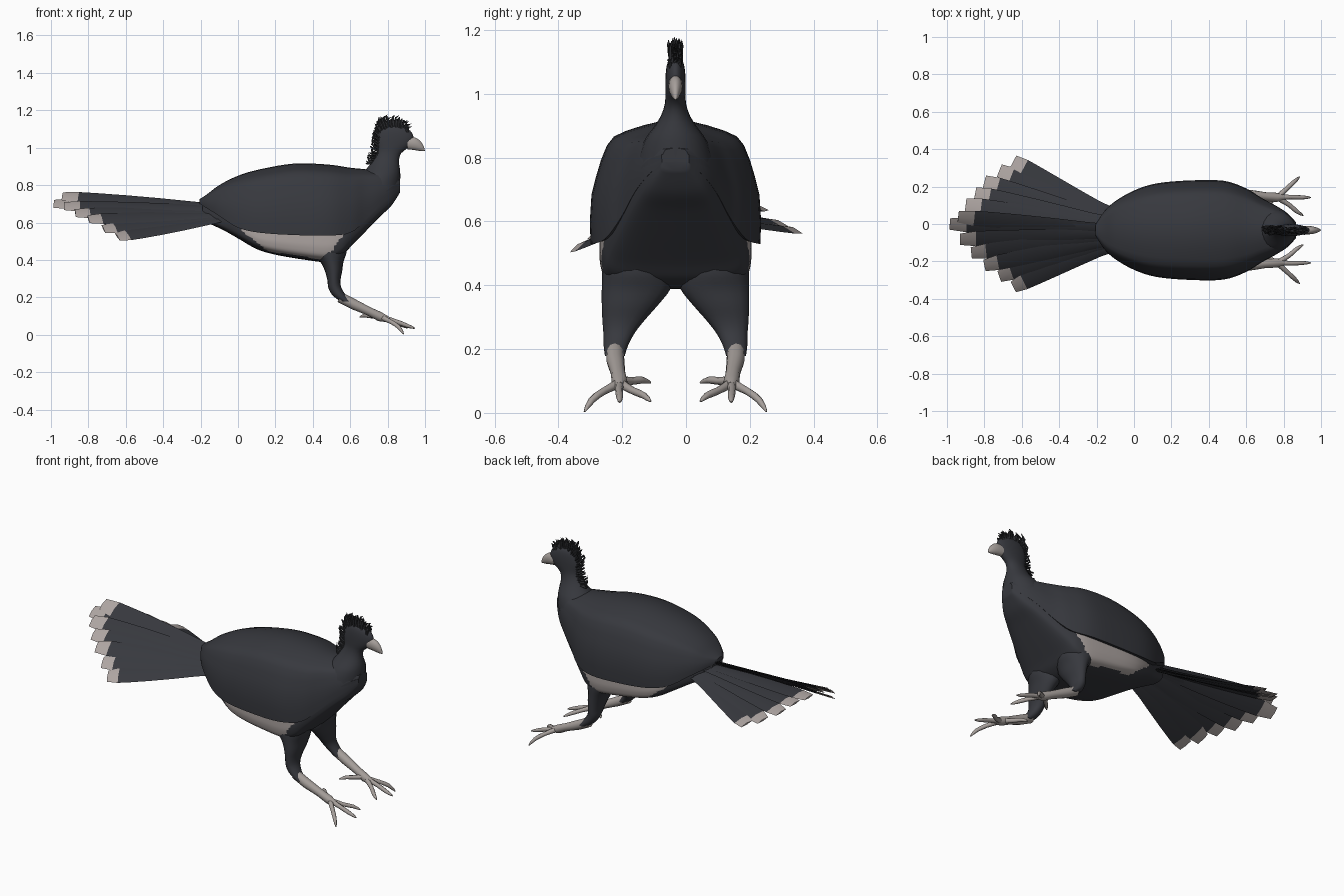
import bpy, bmesh, math, random
from mathutils import Vector

if "Cube" in bpy.data.objects:
    bpy.data.objects.remove(bpy.data.objects["Cube"])

random.seed(4)
C = -0.033  # y of the bird's mirror plane


def material(name, rgb):
    m = bpy.data.materials.new(name)
    m.diffuse_color = (*rgb, 1)
    m.use_nodes = True
    m.node_tree.nodes["Principled BSDF"].inputs["Base Color"].default_value = m.diffuse_color
    return m


DARK = material("dark_plumage", (0.038, 0.040, 0.048))
CREST = material("crest_black", (0.026, 0.027, 0.031))
PALE = material("pale_feathers", (0.42, 0.375, 0.36))
HORN = material("horn_grey", (0.38, 0.345, 0.325))


def build(name, lofts, mats, rule=None, angle=40):
    """Skin each loft (a list of rings) into one object; rule(i, centre) picks the material."""
    bm = bmesh.new()
    for rings in lofts:
        vs = [[bm.verts.new(p) for p in r] for r in rings]
        n = len(vs[0])
        for i in range(len(vs) - 1):
            for j in range(n):
                k = (j + 1) % n
                f = bm.faces.new((vs[i][j], vs[i][k], vs[i + 1][k], vs[i + 1][j]))
                if rule:
                    f.material_index = rule(i, f.calc_center_median())
        bm.faces.new(vs[0][::-1])
        cap = bm.faces.new(vs[-1])
        if rule:
            cap.material_index = rule(len(vs) - 2, cap.calc_center_median())
    bmesh.ops.recalc_face_normals(bm, faces=bm.faces)
    me = bpy.data.meshes.new(name)
    bm.to_mesh(me)
    bm.free()
    for m in mats:
        me.materials.append(m)
    for p in me.polygons:
        p.use_smooth = True
    me.set_sharp_from_angle(angle=math.radians(angle))
    ob = bpy.data.objects.new(name, me)
    bpy.context.collection.objects.link(ob)
    return ob


def dense(rows, k):
    """Catmull-Rom interpolation of table rows, k steps per span."""
    out = []
    for i in range(len(rows) - 1):
        a, b, c, d = (rows[max(0, min(len(rows) - 1, i + o))] for o in (-1, 0, 1, 2))
        for s in range(k):
            t = s / k
            out.append([0.5 * (2 * q + (r - p) * t + (2 * p - 5 * q + 4 * r - w) * t * t
                               + (3 * q - p - 3 * r + w) * t ** 3)
                        for p, q, r, w in zip(a, b, c, d)])
    return out + [list(rows[-1])]


def oval(centre, u, v, n=16):
    return [centre + u * math.cos(2 * math.pi * j / n) + v * math.sin(2 * math.pi * j / n)
            for j in range(n)]


def tube(path, radii, n=8, flat=1.0):
    pts = [Vector(p) for p in path]
    rings = []
    for i, p in enumerate(pts):
        d = (pts[min(i + 1, len(pts) - 1)] - pts[max(i - 1, 0)]).normalized()
        u = d.cross(Vector((0, 0, 1)) if abs(d.z) < 0.9 else Vector((0, 1, 0))).normalized()
        rings.append(oval(p, u * radii[i], d.cross(u) * radii[i] * flat, n))
    return rings


def section(x, half):
    """Closed ring in the yz plane from a half profile that starts on the mirror plane."""
    left = [Vector((x, C - y, z)) for y, z in half[::-1] if y > 1e-6]
    return [Vector((x, C + y, z)) for y, z in half] + left


# Back and folded wings: x, top, lower wing edge, half width
UPPER = [(-.205, .725, .70, .03), (-.16, .755, .672, .10), (-.1, .80, .635, .155), (0, .85, .572, .212),
         (.12, .885, .545, .25), (.3, .915, .533, .266), (.48, .91, .53, .264), (.6, .893, .545, .223),
         (.68, .885, .61, .174), (.76, .875, .69, .13), (.82, .86, .74, .091), (.866, .83, .785, .043)]
WING = [(0, 1), (.2, .99), (.38, .96), (.58, .915), (.72, .87), (.80, .80), (.87, .68), (.93, .54),
        (.98, .4), (1, .18), (.99, 0), (.85, .03)]
build("back_and_wings",
      [[section(x, [(a * w, e + b * (t - e)) for a, b in WING] + [(0, e + .05 * (t - e))])
        for x, t, e, w in dense(UPPER, 4)]], [DARK])

# Breast, belly and rump: x, top, bottom, half width
LOWER = [(-.19, .70, .61, .05), (-.08, .66, .56, .115), (0, .62, .515, .17), (.1, .58, .458, .213),
         (.2, .57, .428, .232), (.35, .565, .402, .238), (.48, .565, .388, .237), (.55, .575, .415, .228),
         (.6, .61, .468, .210), (.68, .68, .55, .170), (.76, .74, .632, .128), (.82, .79, .69, .09),
         (.866, .81, .76, .043)]
BELLY = dense([(1, 0), (1, .3), (.985, .6), (.9, .85), (.6, .97), (0, 1)], 4)


def flank(i, c):
    low = max(.57 - .77 * c.x, .47 - .15 * c.x)
    return 1 if .02 < c.x < .56 - .7 * (.53 - c.z) and low < c.z < .563 else 0


build("breast_and_belly",
      [[section(x, [(0, t)] + [(a * w, t + b * (m - t)) for a, b in BELLY])
        for x, t, m, w in dense(LOWER, 5)]], [DARK, PALE], flank)

# Neck and head: z, x centre, x radius, y radius
NECK = [(.78, .715, .15, .125), (.85, .76, .108, .10), (.89, .777, .088, .072), (.93, .79, .07, .046),
        (.97, .807, .065, .033), (1.0, .826, .084, .032), (1.03, .836, .099, .032), (1.06, .84, .098, .031),
        (1.09, .837, .085, .027), (1.11, .83, .06, .019), (1.12, .83, .02, .007)]
build("neck_and_head",
      [[oval(Vector((x, C, z)), Vector((rx, 0, 0)), Vector((0, ry, 0)), 20)
        for z, x, rx, ry in dense(NECK, 2)]], [DARK], angle=60)

# Beak with a hooked tip: x, z centre, z radius, y radius
BEAK = [(.905, 1.025, .034, .022), (.94, 1.022, .035, .022), (.965, 1.014, .031, .018),
        (.985, 1.002, .021, .011), (.996, .99, .009, .005), (.999, .983, .002, .001)]
build("beak", [[oval(Vector((x, C, z)), Vector((0, ry, 0)), Vector((0, 0, rz)), 14)
                for x, z, rz, ry in dense(BEAK, 2)]], [HORN], angle=60)

# Curly crest running from the forehead down the nape
RIDGE = dense([(.905, 1.085, .045), (.87, 1.105, .058), (.82, 1.115, .057), (.775, 1.10, .065),
               (.75, 1.06, .05), (.745, 1.0, .045), (.735, .95, .045), (.72, .915, .04)], 4)
plumes = []
for x, z, size in RIDGE:
    out = (Vector((x, 0, z)) - Vector((.85, 0, .98))).normalized()
    out = (out + Vector((0, 0, .45))).normalized()
    side = Vector((out.z, 0, -out.x))  # towards the beak
    for y in (-.012, 0, .012):
        base = Vector((x, C + y + random.uniform(-.005, .005), z)) - out * .01
        ln = size * random.uniform(.75, 1.15)
        curl = random.uniform(-.1, .4) * ln
        lean = Vector((0, random.uniform(-.008, .008), 0))
        plumes.append(tube([base, base + out * ln * .5 - side * curl * .3 + lean * .5,
                            base + out * ln * .9 + lean, base + out * ln * 1.08 + side * curl + lean],
                           [.007, .009, .007, .001], 5, .7))
build("crest", plumes, [CREST])

# Tail fan: feather tip positions; the right half is tilted more steeply
TIPS = [(-.645, .335, .575), (-.72, .285, .595), (-.80, .225, .645), (-.85, .16, .685), (-.90, .10, .715),
        (-.94, .04, .738), (-.985, .0, .70), (-.93, -.08, .685), (-.87, -.155, .65),
        (-.80, -.22, .615), (-.72, -.28, .565), (-.645, -.335, .52)]
PROFILE = [(0, .022), (.2, .032), (.4, .042), (.6, .048), (.78, .05), (.9, .049), (1, .037)]
feathers = []
for n, tip in enumerate(TIPS):
    tip = Vector(tip)
    u = tip.y / .335
    base = Vector((-.08, C + .085 * u, .69 - .075 * abs(u)))
    along = (tip - base).normalized()
    slope = .42 * u if u > .2 else -.7
    normal = Vector((0, slope, 1)).normalized()
    across = along.cross(normal).normalized()
    normal = across.cross(along)
    rings = []
    for t, w in PROFILE:
        p = base.lerp(tip, t)
        p.y = base.y + (tip.y - base.y) * t ** 1.2
        p += normal * (.003 * (n % 2))
        rings.append([p + across * w, p + normal * .007, p - across * w, p - normal * .004])
    feathers.append(rings)
build("tail_feathers", feathers, [DARK, PALE], lambda i, c: 1 if i >= 5 else 0, 30)

# Legs: z, x centre, x radius, side offset, y radius of the feathered thigh
THIGH = [(.50, .46, .12, .12, .105), (.44, .485, .095, .12, .11), (.39, .502, .062, .123, .108),
         (.34, .511, .046, .142, .089), (.29, .513, .035, .163, .066), (.25, .518, .035, .177, .049),
         (.21, .542, .036, .187, .038), (.178, .578, .03, .19, .031)]
# Toe paths: x, side offset, z
TOES = [[(.77, .178, .092), (.82, .225, .068), (.86, .262, .04), (.885, .285, .004)],
        [(.77, .175, .092), (.84, .177, .072), (.90, .175, .05), (.945, .175, .034)],
        [(.77, .172, .092), (.83, .135, .07), (.87, .10, .055), (.905, .078, .036)],
        [(.75, .172, .10), (.71, .135, .10), (.68, .105, .103), (.652, .078, .095)]]
for s, tag in ((1, "left"), (-1, "right")):
    build(tag + "_thigh",
          [[oval(Vector((x, C + s * o, z)), Vector((rx, 0, 0)), Vector((0, ry, 0)), 16)
            for z, x, rx, o, ry in dense(THIGH, 3)]], [DARK], angle=60)
    shank = tube([(.545, C + s * .19, .20), (.62, C + s * .188, .162), (.70, C + s * .18, .125),
                  (.76, C + s * .175, .096), (.80, C + s * .175, .082)],
                 [.028, .028, .023, .025, .016], 12)
    toes = [tube(dense([(x, C + s * o, z) for x, o, z in path], 2),
                 [.016, .014, .012, .012, .011, .008, .003], 8) for path in TOES]
    build(tag + "_shank_and_foot", [shank] + toes, [HORN], angle=60)
